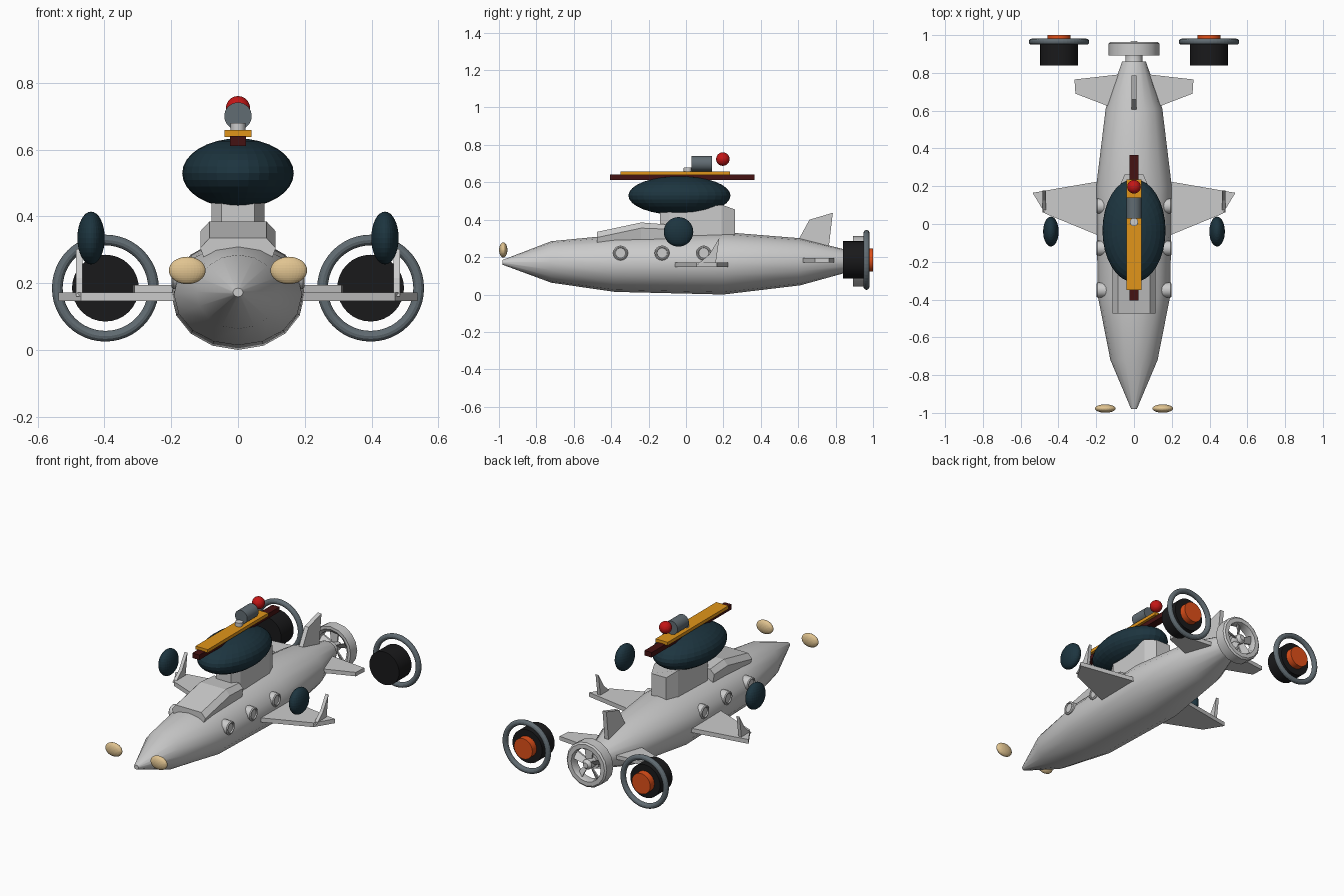
import bpy, bmesh, math
from mathutils import Vector

if "Cube" in bpy.data.objects:
    bpy.data.objects.remove(bpy.data.objects["Cube"])

def mat(name, rgb):
    m = bpy.data.materials.new(name)
    m.diffuse_color = (*rgb, 1)
    m.use_nodes = True
    m.node_tree.nodes["Principled BSDF"].inputs["Base Color"].default_value = m.diffuse_color
    return m

TEAL = mat("dark_teal", (0.012, 0.035, 0.05))
TAN = mat("tan", (0.75, 0.55, 0.28))
MAROON = mat("maroon", (0.06, 0.006, 0.006))
AMBER = mat("amber", (0.75, 0.3, 0.01))
STEEL = mat("steel", (0.12, 0.15, 0.17))
RED = mat("red", (0.55, 0.008, 0.008))
BLACK = mat("black", (0.01, 0.01, 0.011))
ORANGE = mat("orange", (0.75, 0.08, 0.01))

def finish(name, bm, m=None, smooth=None):
    bmesh.ops.recalc_face_normals(bm, faces=bm.faces)
    me = bpy.data.meshes.new(name)
    bm.to_mesh(me)
    bm.free()
    o = bpy.data.objects.new(name, me)
    bpy.context.collection.objects.link(o)
    if m:
        me.materials.append(m)
    if smooth:
        bpy.ops.object.select_all(action='DESELECT')
        o.select_set(True)
        bpy.context.view_layer.objects.active = o
        bpy.ops.object.shade_smooth_by_angle(angle=math.radians(smooth))
    return o

def loft(name, rings, m=None, smooth=None, cap=True, loop=False):
    """Skin between rings holding equal numbers of points."""
    bm = bmesh.new()
    vs = [[bm.verts.new(p) for p in r] for r in rings]
    n = len(vs[0])
    pairs = list(zip(vs, vs[1:])) + ([(vs[-1], vs[0])] if loop else [])
    for a, b in pairs:
        for i in range(n):
            j = (i + 1) % n
            bm.faces.new((a[i], a[j], b[j], b[i]))
    if cap and not loop:
        bm.faces.new(vs[0])
        bm.faces.new(vs[-1])
    return finish(name, bm, m, smooth)

def ring_y(y, cx, cz, rx, rz, n):
    return [(cx + rx * math.sin(2 * math.pi * i / n), y,
             cz + rz * math.cos(2 * math.pi * i / n)) for i in range(n)]

def turned(name, cx, cz, profile, n=32, m=None, smooth=35, loop=False):
    """Turn a (y, radius) profile about an axis along y."""
    return loft(name, [ring_y(y, cx, cz, r, r, n) for y, r in profile], m, smooth, loop=loop)

def ellipsoid(name, c, r, m):
    bm = bmesh.new()
    bmesh.ops.create_uvsphere(bm, u_segments=32, v_segments=16, radius=1)
    bmesh.ops.scale(bm, vec=r, verts=bm.verts)
    bmesh.ops.translate(bm, vec=c, verts=bm.verts)
    return finish(name, bm, m)

def box(name, c, s, m=None):
    bm = bmesh.new()
    bmesh.ops.create_cube(bm, size=1)
    bmesh.ops.scale(bm, vec=s, verts=bm.verts)
    bmesh.ops.translate(bm, vec=c, verts=bm.verts)
    return finish(name, bm, m)

# Hull: elliptical sections (y, centre z, half width, half height)
hull = [(-0.98, 0.172, 0.015, 0.013), (-0.72, 0.174, 0.125, 0.111), (-0.38, 0.166, 0.192, 0.152),
        (0.2, 0.167, 0.2, 0.167), (0.61, 0.175, 0.15, 0.126), (0.86, 0.178, 0.063, 0.06)]
loft("hull", [ring_y(y, 0, z, rx, rz, 16) for y, z, rx, rz in hull], smooth=35)

# Canopy block in front of the sail
def canopy_ring(y, zs, zt):
    half = [(0.1, 0.27), (0.113, zs), (0.085, zt)]
    return [(x, y, z) for x, z in half] + [(-x, y, z) for x, z in reversed(half)]
loft("canopy", [canopy_ring(-0.475, 0.305, 0.335), canopy_ring(-0.24, 0.355, 0.385),
                canopy_ring(-0.11, 0.35, 0.375)])

# Sail tower with sloping rear roof
def sail_ring(zf, zr, zb):
    pts = [(0.05, -0.14, zf), (0.08, -0.09, zf), (0.08, 0.19, zr), (0.05, 0.262, zb)]
    return pts + [(-x, y, z) for x, y, z in reversed(pts)]
loft("sail", [sail_ring(0.27, 0.27, 0.27), sail_ring(0.44, 0.48, 0.455)])

# Periscope stub
bm = bmesh.new()
bmesh.ops.create_cone(bm, cap_ends=True, segments=12, radius1=0.024, radius2=0.022, depth=0.22)
bmesh.ops.translate(bm, vec=(0, 0.01, 0.57), verts=bm.verts)
finish("periscope", bm, smooth=35)

# Vertical tail fin
fin = [(0.6, 0.29), (0.66, 0.4), (0.785, 0.437), (0.757, 0.2), (0.62, 0.2)]
loft("tail_fin", [[(x, y, z) for y, z in fin] for x in (-0.013, 0.013)])

# Stern propeller: shaft, shroud and spokes
turned("propeller_hub", 0, 0.177, [(0.83, 0.06), (0.86, 0.044), (0.9, 0.044), (0.9, 0.03),
                                   (0.95, 0.03), (0.968, 0.016)], 16)
turned("propeller_shroud", 0, 0.177, [(0.892, 0.118), (0.892, 0.135), (0.955, 0.135), (0.963, 0.125),
                                      (0.963, 0.1), (0.945, 0.095), (0.905, 0.1)], 16, loop=True)
for i in range(5):
    a = 2 * math.pi * i / 5
    d, t = Vector((math.sin(a), 0, math.cos(a))), Vector((math.cos(a), 0, -math.sin(a)))
    c = Vector((0, 0.93, 0.177))
    def blade_ring(r, w):
        return [c + d * r + t * (w * u) + Vector((0, 0.012 * u + 0.005 * v, 0))
                for u, v in ((-1, -1), (1, -1), (1, 1), (-1, 1))]
    loft("propeller_blade", [blade_ring(0.015, 0.01), blade_ring(0.108, 0.022)])

# Mirrored parts
for s, side in ((-1, "left"), (1, "right")):
    wing = [(0.1, -0.085), (0.19, -0.06), (0.47, 0.055), (0.537, 0.165), (0.19, 0.225), (0.1, 0.235)]
    loft("wing_" + side, [[(s * x, y, z) for x, y in wing] for z in (0.146, 0.172)])
    winglet = [(0.06, 0.16), (0.125, 0.215), (0.178, 0.302), (0.158, 0.16)]
    loft("winglet_" + side, [[(s * x, y, z) for y, z in winglet] for x in (0.465, 0.485)])
    plane = [(0.05, 0.59), (0.14, 0.625), (0.31, 0.69), (0.315, 0.765), (0.05, 0.795)]
    loft("tail_plane_" + side, [[(s * x, y, z) for x, y in plane] for z in (0.17, 0.194)])

    # Portholes: raised rims on the hull side
    for y in (-0.35, -0.128, 0.095):
        def disc(x, r):
            return [(s * x, y + r * math.cos(math.pi * k / 8), 0.222 + r * math.sin(math.pi * k / 8))
                    for k in range(16)]
        loft("porthole_" + side, [disc(0.14, 0.04), disc(0.194, 0.04), disc(0.199, 0.034),
                                  disc(0.199, 0.029), disc(0.192, 0.027)], smooth=35)

    # Side pods and nose lamps
    ellipsoid("side_pod_" + side, (s * 0.44, -0.04, 0.335), (0.041, 0.079, 0.079), TEAL)
    ellipsoid("nose_lamp_" + side, (s * 0.152, -0.977, 0.238), (0.055, 0.022, 0.041), TAN)

    # Rear thrusters: drum, glowing disc and guard ring
    cx, cz = s * 0.397, 0.185
    turned("thruster_" + side, cx, cz, [(0.84, 0.1), (0.96, 0.1)], 32, BLACK)
    turned("thruster_glow_" + side, cx, cz, [(0.95, 0.062), (1.0, 0.062)], 32, ORANGE)
    tube = [(0.965 + 0.016 * math.sin(math.pi * k / 6), 0.144 + 0.016 * math.cos(math.pi * k / 6))
            for k in range(12)]
    turned("thruster_ring_" + side, cx, cz, tube, 48, STEEL, smooth=None, loop=True)

# Float on top of the sail with its rails
ellipsoid("top_float", (0, -0.035, 0.529), (0.167, 0.273, 0.104), TEAL)
box("lower_rail", (0, -0.02, 0.626), (0.048, 0.77, 0.03), MAROON)
box("upper_rail", (0, -0.058, 0.648), (0.082, 0.585, 0.02), AMBER)
turned("top_drum", 0, 0.7, [(0.03, 0.041), (0.14, 0.041)], 32, STEEL)
ellipsoid("beacon", (0, 0.197, 0.724), (0.036, 0.036, 0.036), RED)
